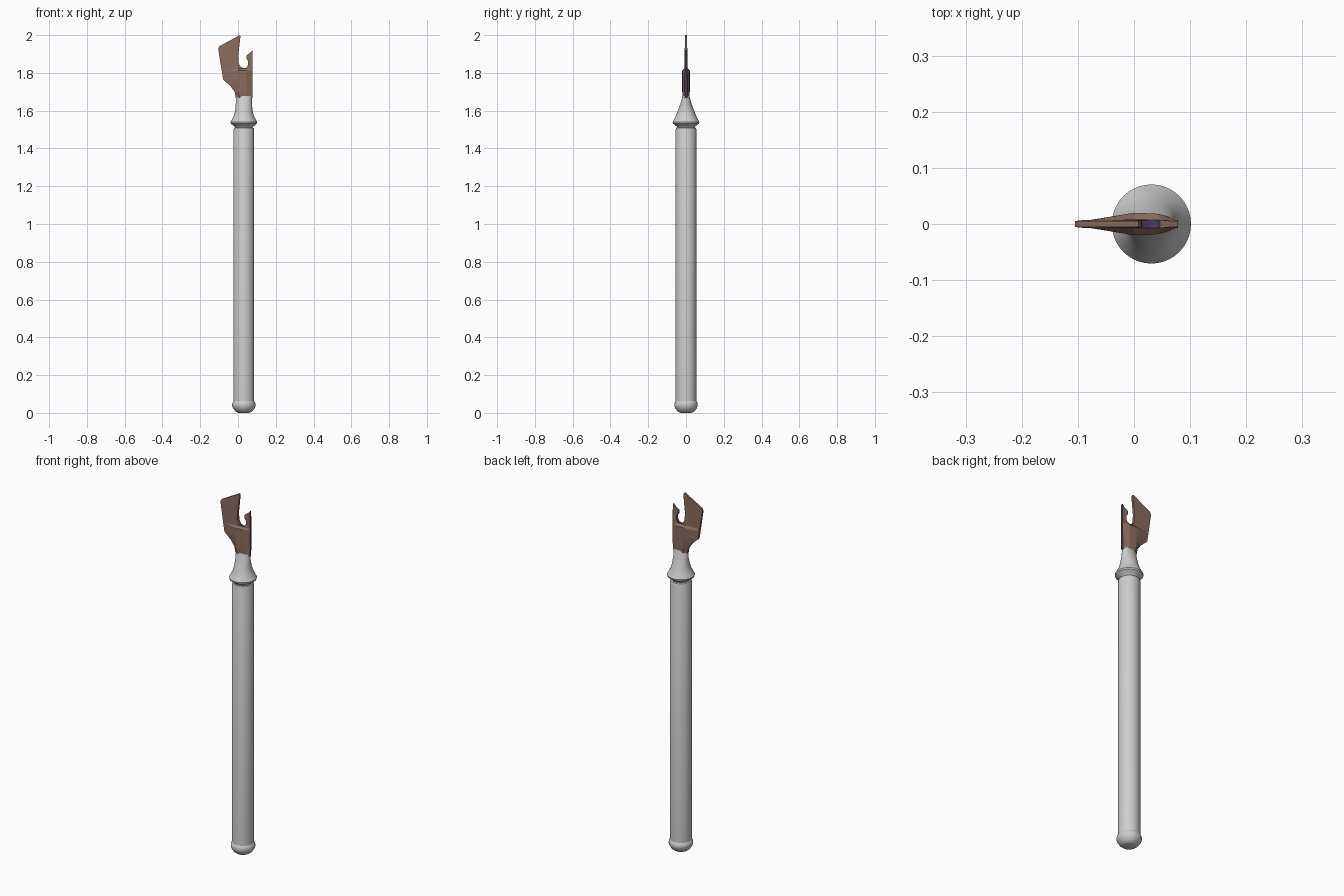
import bpy, bmesh, math

if "Cube" in bpy.data.objects:
    bpy.data.objects.remove(bpy.data.objects["Cube"])

def material(name, rgb):
    m = bpy.data.materials.new(name)
    m.diffuse_color = (*rgb, 1)
    m.use_nodes = True
    m.node_tree.nodes["Principled BSDF"].inputs["Base Color"].default_value = m.diffuse_color
    return m

GREY = material("pale grey", (0.61, 0.61, 0.61))
BROWN = material("bronze brown", (0.25, 0.155, 0.115))
PURPLE = material("dark purple", (0.07, 0.05, 0.12))
CX = 0.031  # handle axis

def finish(name, bm, mats, smooth=None):
    bmesh.ops.recalc_face_normals(bm, faces=bm.faces)
    me = bpy.data.meshes.new(name)
    bm.to_mesh(me)
    bm.free()
    ob = bpy.data.objects.new(name, me)
    bpy.context.collection.objects.link(ob)
    for m in mats:
        me.materials.append(m)
    if smooth:
        bpy.ops.object.select_all(action='DESELECT')
        ob.select_set(True)
        bpy.context.view_layer.objects.active = ob
        bpy.ops.object.shade_smooth_by_angle(angle=math.radians(smooth))
    return ob

def loft(rings):
    """Skin closed rings of 3D points and cap both ends."""
    bm = bmesh.new()
    vs = [[bm.verts.new(p) for p in r] for r in rings]
    n = len(vs[0])
    for a, b in zip(vs, vs[1:]):
        for i in range(n):
            j = (i + 1) % n
            bm.faces.new((a[i], a[j], b[j], b[i]))
    bm.faces.new(vs[0][::-1])
    bm.faces.new(vs[-1])
    return bm

def turned(name, profile, sides=40):
    """Profile rows: z, x radius, y radius."""
    rings = [[(CX + rx * math.cos(t), ry * math.sin(t), z)
              for t in (math.tau * i / sides for i in range(sides))]
             for z, rx, ry in profile]
    return finish(name, loft(rings), [GREY], 35)

# Rounded end cap, shaft, and ferrule flattening into the neck
turned("end_cap", [(z, r, r) for z, r in
       [(0, .028), (.004, .038), (.012, .048), (.024, .057), (.036, .062),
        (.048, .062), (.056, .059), (.062, .055)]])
turned("shaft", [(z, r, r) for z, r in
       [(.05, .055), (1.5, .055), (1.508, .052), (1.512, .046)]])
turned("ferrule", [(1.505, .044, .044), (1.515, .048, .048), (1.52, .055, .055),
       (1.532, .069, .069), (1.54, .0705, .0705), (1.548, .066, .066),
       (1.575, .052, .053), (1.6, .046, .043), (1.635, .043, .030),
       (1.678, .042, .018)])

# Thick lower body of the blade: z, left x, right x, thickness factor
def section(z, xl, xr, k):
    half = [(xl, .006), (max(0, xl + .02), .02 * k), (.045, .018 * k), (xr, .006)]
    return ([(x, -y, z) for x, y in half] +
            [(x, y, z) for x, y in reversed(half)])

body = loft([section(*r) for r in
             [(1.668, -.012, .077, .9), (1.7, -.018, .077, 1), (1.73, -.04, .077, 1),
              (1.765, -.079, .077, 1), (1.812, -.085, .077, 1),
              (1.824, -.08, .076, .4)]])
body.normal_update()
for f in body.faces:
    if f.normal.x > .95:
        f.material_index = 1
finish("blade_body", body, [BROWN, PURPLE])

# Thin forked blade with notch between the jaw and hook
outline = [(.078, 1.70), (.078, 1.922), (.066, 1.908), (.046, 1.893), (.044, 1.877),
           (.054, 1.862), (.053, 1.84), (.044, 1.827), (.03, 1.825), (.014, 1.832),
           (.004, 1.85), (.001, 1.89), (.013, 1.993), (.008, 2.0), (-.002, 1.994),
           (-.098, 1.941), (-.105, 1.928), (-.086, 1.81), (-.079, 1.767), (-.02, 1.72)]
fork = bmesh.new()
front = fork.faces.new([fork.verts.new((x, -.0075, z)) for x, z in outline])
ext = bmesh.ops.extrude_face_region(fork, geom=[front])
bmesh.ops.translate(fork, vec=(0, .015, 0),
                    verts=[v for v in ext["geom"] if isinstance(v, bmesh.types.BMVert)])
bmesh.ops.recalc_face_normals(fork, faces=fork.faces)
# Purple outer hook edge and notch floor
for f in fork.faces:
    c = f.calc_center_median()
    if abs(f.normal.y) < .5 and (f.normal.x > .95 and c.x > .07 or
                                 .005 < c.x < .052 and c.z < 1.84 and f.normal.z > .5):
        f.material_index = 1
# Slightly thinner tips
for v in fork.verts:
    if v.co.z > 1.9:
        v.co.y *= .7
finish("forked_blade", fork, [BROWN, PURPLE])
